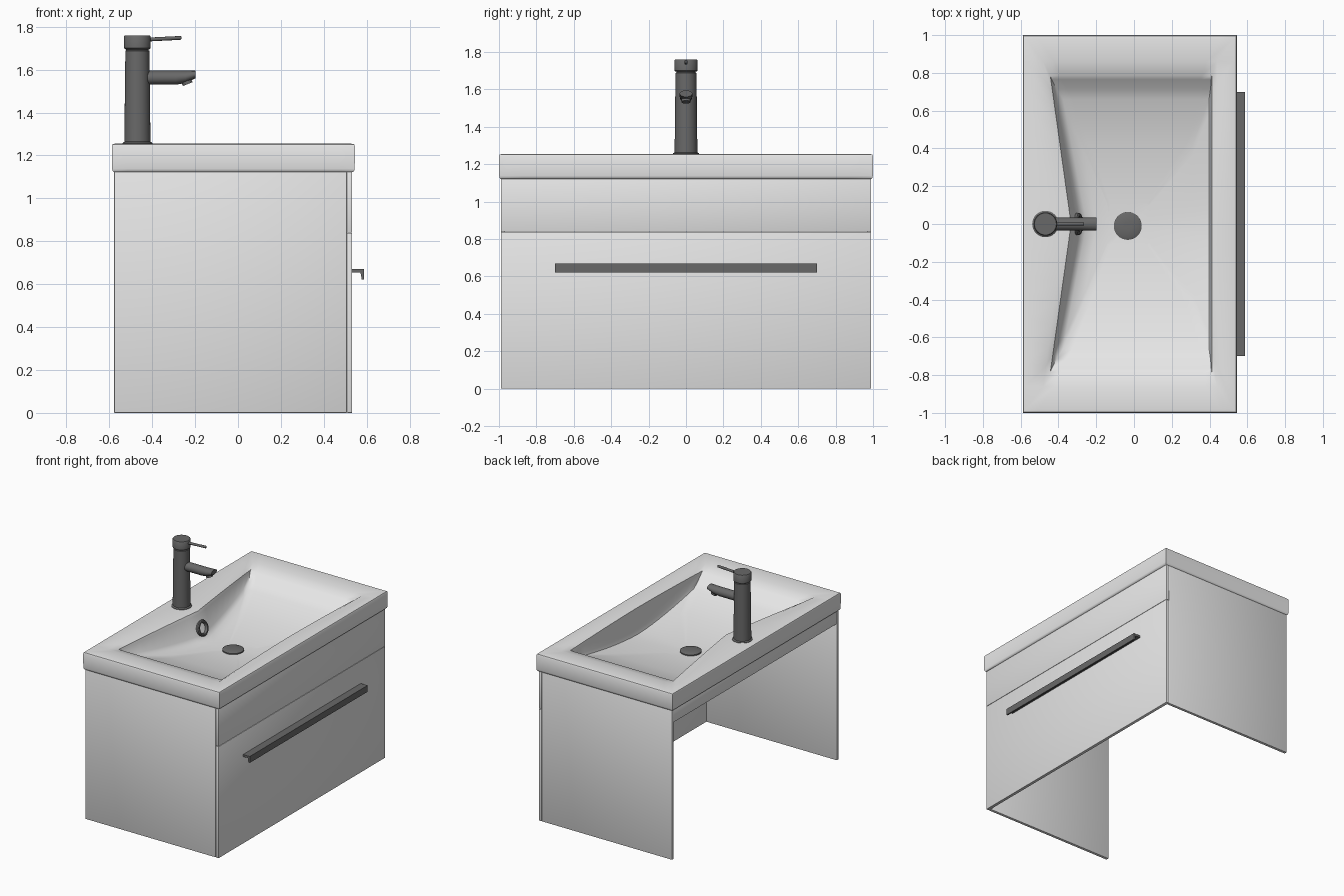
import bpy, bmesh, math
from mathutils import Vector

cube = bpy.data.objects.get("Cube")
if cube:
    bpy.data.objects.remove(cube)


def material(name, value):
    m = bpy.data.materials.new(name)
    m.use_nodes = True
    color = (value, value, value, 1)
    m.diffuse_color = color
    bsdf = next(n for n in m.node_tree.nodes if n.type == 'BSDF_PRINCIPLED')
    bsdf.inputs["Base Color"].default_value = color
    return m


WHITE = material("gloss_white", 0.8)
METAL = material("dark_metal", 0.14)


def finish(name, bm, mat):
    bmesh.ops.recalc_face_normals(bm, faces=bm.faces)
    mesh = bpy.data.meshes.new(name)
    bm.to_mesh(mesh)
    bm.free()
    mesh.materials.append(mat)
    ob = bpy.data.objects.new(name, mesh)
    bpy.context.collection.objects.link(ob)
    bpy.ops.object.select_all(action='DESELECT')
    ob.select_set(True)
    bpy.context.view_layer.objects.active = ob
    bpy.ops.object.shade_smooth_by_angle(angle=math.radians(40))
    return ob


def box(name, lo, hi, mat):
    """Box with finely rounded edges that shade softly into the faces."""
    bm = bmesh.new()
    bmesh.ops.create_cube(bm, size=1)
    lo, hi = Vector(lo), Vector(hi)
    for v in bm.verts:
        v.co = (lo + hi) / 2 + v.co * (hi - lo)
    bmesh.ops.bevel(bm, geom=list(bm.edges), offset=0.003, segments=2,
                    profile=0.5, affect='EDGES')
    return finish(name, bm, mat)


def loft(bm, rings):
    """Skin a list of closed point rings and cap both ends."""
    loops = [[bm.verts.new(p) for p in ring] for ring in rings]
    for a, b in zip(loops, loops[1:]):
        for i in range(len(a)):
            j = (i + 1) % len(a)
            bm.faces.new((a[i], a[j], b[j], b[i]))
    bm.faces.new(loops[0])
    bm.faces.new(loops[-1])


def turned(name, profile, center, axis, mat, segments=32):
    """Solid of revolution from (radius, distance along axis) pairs."""
    turn = Vector((0, 0, 1)).rotation_difference(Vector(axis).normalized())
    rings = []
    for r, h in profile:
        ring = []
        for i in range(segments):
            a = math.tau * i / segments
            ring.append(Vector(center) + turn @ Vector((r * math.cos(a), r * math.sin(a), h)))
        rings.append(ring)
    bm = bmesh.new()
    loft(bm, rings)
    return finish(name, bm, mat)


# Cabinet: open at the back and underneath
for side, label in ((1, "left"), (-1, "right")):
    box(label + "_side_panel", (-0.577, min(side * 0.99, side * 0.968), 0),
        (0.507, max(side * 0.99, side * 0.968), 1.125), WHITE)
box("lower_drawer_front", (0.508, -0.99, 0), (0.532, 0.99, 0.839), WHITE)
box("upper_drawer_front", (0.508, -0.99, 0.84), (0.532, 0.99, 1.124), WHITE)
box("back_rail", (-0.575, -0.968, 1.025), (-0.553, 0.968, 1.125), WHITE)

# Drawer handle: an angled strip
bm = bmesh.new()
section = [(0.53, 0.67), (0.588, 0.67), (0.588, 0.622), (0.577, 0.622), (0.571, 0.654), (0.53, 0.654)]
loft(bm, [[(x, y, z) for x, z in section] for y in (-0.7, 0.7)])
finish("drawer_handle", bm, METAL)


# Basin: rings running from the hull, round the skirt, and down into the bowl
def basin_ring(back_end, back_mid, front, half, z_mid, z_end, n=16):
    def back(y):
        return back_mid + (back_end - back_mid) * abs(y) / half

    flat = []
    for i in range(n):
        flat.append((front, -half + 2 * half * i / n))
    for i in range(n):
        flat.append((front + (back_end - front) * i / n, half))
    for i in range(n):
        t = half - 2 * half * i / n
        flat.append((back(t), t))
    for i in range(n):
        flat.append((back_end + (front - back_end) * i / n, -half))
    return [(x, y, z_mid + (z_end - z_mid) * (abs(y) / half) ** 1.6) for x, y in flat]


bm = bmesh.new()
loft(bm, [basin_ring(*r) for r in (
    (-0.20, -0.16, 0.15, 0.15, 0.95, 0.95),
    (-0.43, -0.40, 0.42, 0.74, 0.955, 1.03),
    (-0.47, -0.46, 0.45, 0.82, 0.97, 1.07),
    (-0.50, -0.50, 0.47, 0.88, 1.118, 1.118),
    (-0.577, -0.577, 0.534, 0.99, 1.122, 1.122),
    (-0.584, -0.584, 0.541, 0.996, 1.127, 1.127),
    (-0.587, -0.587, 0.544, 0.999, 1.138, 1.138),
    (-0.588, -0.588, 0.545, 1.0, 1.243, 1.243),
    (-0.585, -0.585, 0.541, 0.996, 1.252, 1.252),
    (-0.575, -0.575, 0.528, 0.98, 1.255, 1.255),
    (-0.48, -0.37, 0.44, 0.86, 1.254, 1.25),
    (-0.443, -0.333, 0.412, 0.785, 1.25, 1.232),
    (-0.436, -0.323, 0.409, 0.765, 1.23, 1.218),
    (-0.41, -0.285, 0.405, 0.715, 1.09, 1.175),
    (-0.375, -0.25, 0.397, 0.66, 1.06, 1.148),
    (-0.27, -0.20, 0.31, 0.42, 1.05, 1.085),
    (-0.14, -0.13, 0.08, 0.11, 1.04, 1.04),
)])
finish("basin", bm, WHITE)

# Drain cover and overflow ring
turned("drain_cover", [(0.06, 0), (0.074, 0.008), (0.074, 0.018), (0.06, 0.024), (0.02, 0.026)],
       (-0.033, -0.01, 1.03), (0, 0, 1), METAL)
turned("overflow_ring", [(0.058, -0.03), (0.058, 0.012), (0.052, 0.018), (0.042, 0.018),
                         (0.037, 0.012), (0.035, -0.004)],
       (-0.301, 0, 1.13), (0.14, 0, 0.04), METAL)

# Tap: body, head, lever, spout and nozzle
TAP = (-0.469, 0, 0)
turned("tap_body", [(0.07, 1.25), (0.07, 1.258), (0.061, 1.264), (0.056, 1.688), (0.05, 1.692)],
       TAP, (0, 0, 1), METAL)
turned("tap_neck", [(0.052, 1.69), (0.052, 1.70)], TAP, (0, 0, 1), METAL)
turned("tap_head", [(0.056, 1.695), (0.062, 1.70), (0.062, 1.755), (0.058, 1.76)],
       TAP, (0, 0, 1), METAL)
turned("tap_lever", [(0.011, 0), (0.009, 0.05), (0.009, 0.2), (0.006, 0.204)],
       (-0.468, 0, 1.738), (1, 0, 0.05), METAL, 16)

bm = bmesh.new()
rings = []
for x, low in ((-0.45, 1.53), (-0.29, 1.53), (-0.245, 1.537), (-0.198, 1.56)):
    mid, rise = (1.595 + low) / 2, (1.595 - low) / 2
    rings.append([(x, 0.034 * math.cos(math.tau * i / 24), mid + rise * math.sin(math.tau * i / 24))
                  for i in range(24)])
loft(bm, rings)
finish("tap_spout", bm, METAL)
turned("spout_nozzle", [(0.024, 0), (0.024, 0.02)], (-0.242, 0, 1.551), (0.4, 0, -1), METAL, 20)
